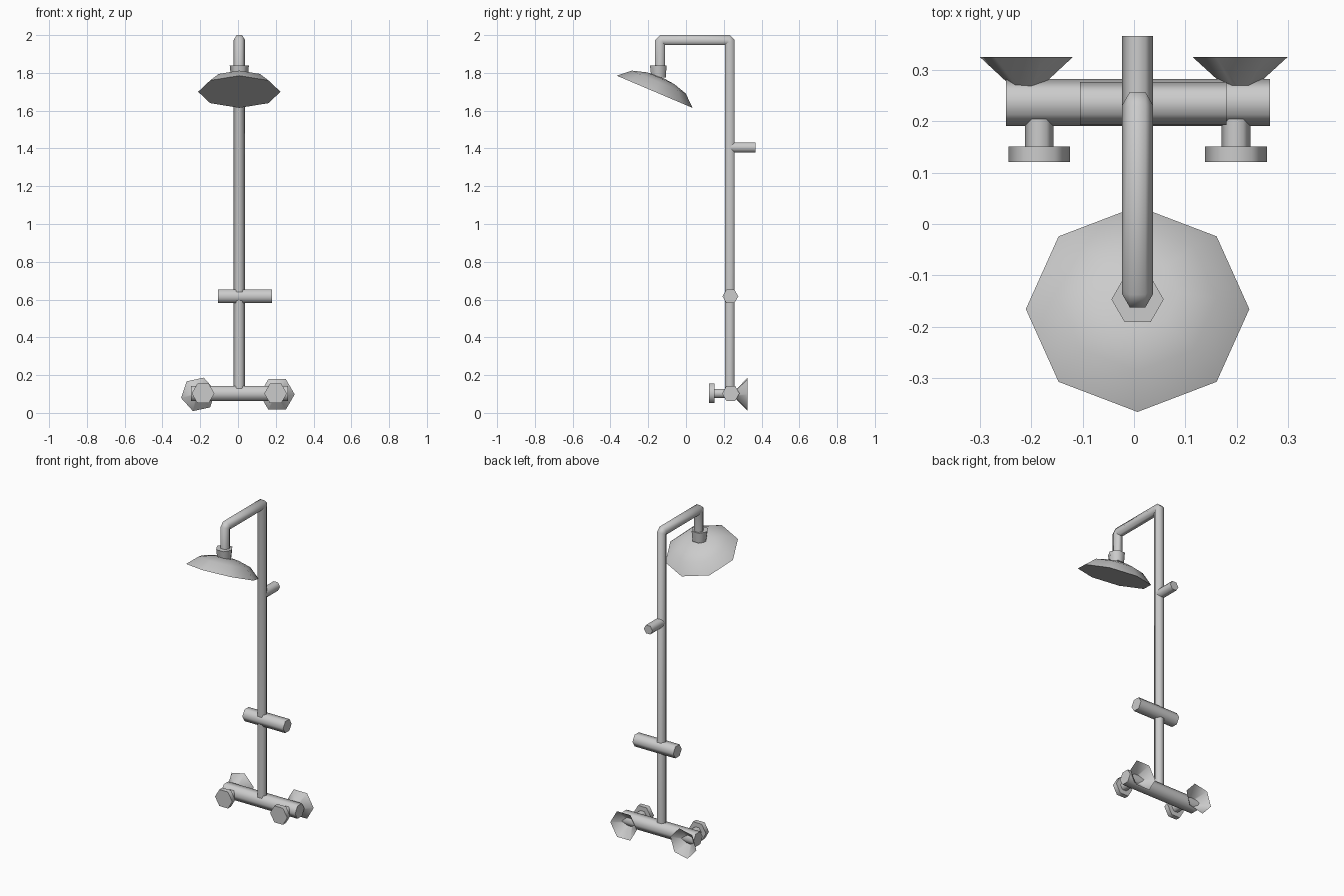
import bpy, bmesh, math
from mathutils import Vector, Matrix

if "Cube" in bpy.data.objects:
    bpy.data.objects.remove(bpy.data.objects["Cube"], do_unlink=True)

X, Y, Z = Vector((1, 0, 0)), Vector((0, 1, 0)), Vector((0, 0, 1))
CX = 0.007          # centre line of the fixture
RISER_Y = 0.232


def material(name, value):
    mat = bpy.data.materials.new(name)
    colour = (value, value, value, 1)
    mat.use_nodes = True
    mat.diffuse_color = colour
    mat.node_tree.nodes["Principled BSDF"].inputs["Base Color"].default_value = colour
    return mat


chrome = material("chrome grey", 0.6)


def loft(name, rings, cap_start=True, cap_end=True):
    """Skin a list of point rings into one object."""
    bm = bmesh.new()
    loops = [[bm.verts.new(p) for p in ring] for ring in rings]
    n = len(loops[0])
    for a, b in zip(loops, loops[1:]):
        for i in range(n):
            j = (i + 1) % n
            bm.faces.new((a[i], a[j], b[j], b[i]))
    if cap_start:
        bm.faces.new(loops[0][::-1])
    if cap_end:
        bm.faces.new(loops[-1])
    bmesh.ops.recalc_face_normals(bm, faces=bm.faces)
    mesh = bpy.data.meshes.new(name)
    bm.to_mesh(mesh)
    bm.free()
    mesh.materials.append(chrome)
    obj = bpy.data.objects.new(name, mesh)
    bpy.context.collection.objects.link(obj)
    bpy.ops.object.select_all(action="DESELECT")
    obj.select_set(True)
    bpy.context.view_layer.objects.active = obj
    bpy.ops.object.shade_smooth_by_angle(angle=math.radians(65))
    return obj


def ring(centre, u, v, radius, sides=6, turn=0):
    angles = [math.radians(turn) + math.tau * i / sides for i in range(sides)]
    return [Vector(centre) + radius * (u * math.cos(a) + v * math.sin(a)) for a in angles]


def prism(name, start, end, u, v, r1, r2=None, **kw):
    """Six-sided rod between two points, its corners on the u axis."""
    return loft(name, [ring(start, u, v, r1), ring(end, u, v, r2 or r1)], **kw)


# Riser pipe: hexagonal sweep with mitred corners in the side plane
path = [Vector((CX, y, z)) for y, z in (
    (RISER_Y, 0.1), (RISER_Y, 1.964), (RISER_Y - 0.01, 1.974),
    (-0.127, 1.974), (-0.137, 1.964), (-0.137, 1.79))]
rings = []
for i, p in enumerate(path):
    before = (p - path[max(i - 1, 0)]).normalized()
    after = (path[min(i + 1, len(path) - 1)] - p).normalized()
    along = (before + after).normalized()
    stretch = 1 / along.dot(after if after.length else before)
    rings.append(ring(p, X, along.cross(X) * stretch, 0.03))
loft("riser_pipe", rings)

# Shower head: tilted eight-sided dome with a flat underside
tilt = Matrix.Rotation(math.radians(-23), 3, "X")
head_y, head_n = tilt @ Y, tilt @ Z
rim = Vector((CX, -0.166, 1.70))
loft("shower_head", [ring(rim + head_n * h, X, head_y, r, 8) for r, h in (
    (0.218, 0), (0.155, 0.056), (0.08, 0.078), (0.02, 0.084))])
prism("head_collar", (CX, -0.145, 1.775), (CX, -0.147, 1.84), X, Y, 0.044, 0.051)

# Wall bracket and hand shower slider
prism("wall_bracket", (CX, RISER_Y, 1.405), (CX, 0.367, 1.405), X, Z, 0.03)
prism("slider", (-0.105, 0.235, 0.617), (0.18, 0.235, 0.617), Y, Z, 0.042)

# Mixer bar with a knob and a flared wall flange at each end
prism("mixer_bar", (-0.25, 0.237, 0.103), (0.265, 0.237, 0.103), Y, Z, 0.046)
for side, knob_x, flange_x, turn in (("right", -0.185, -0.21, 12), ("left", 0.199, 0.207, 0)):
    prism(side + "_knob", (knob_x, 0.121, 0.103), (knob_x, 0.151, 0.103), X, Z, 0.06)
    prism(side + "_knob_stem", (knob_x, 0.15, 0.103), (knob_x, 0.237, 0.103), X, Z, 0.028)
    loft(side + "_wall_flange",
         [ring((flange_x, y, 0.098), X, Z, r, turn=turn) for y, r in ((0.255, 0.015), (0.326, 0.093))],
         cap_start=False, cap_end=False)
